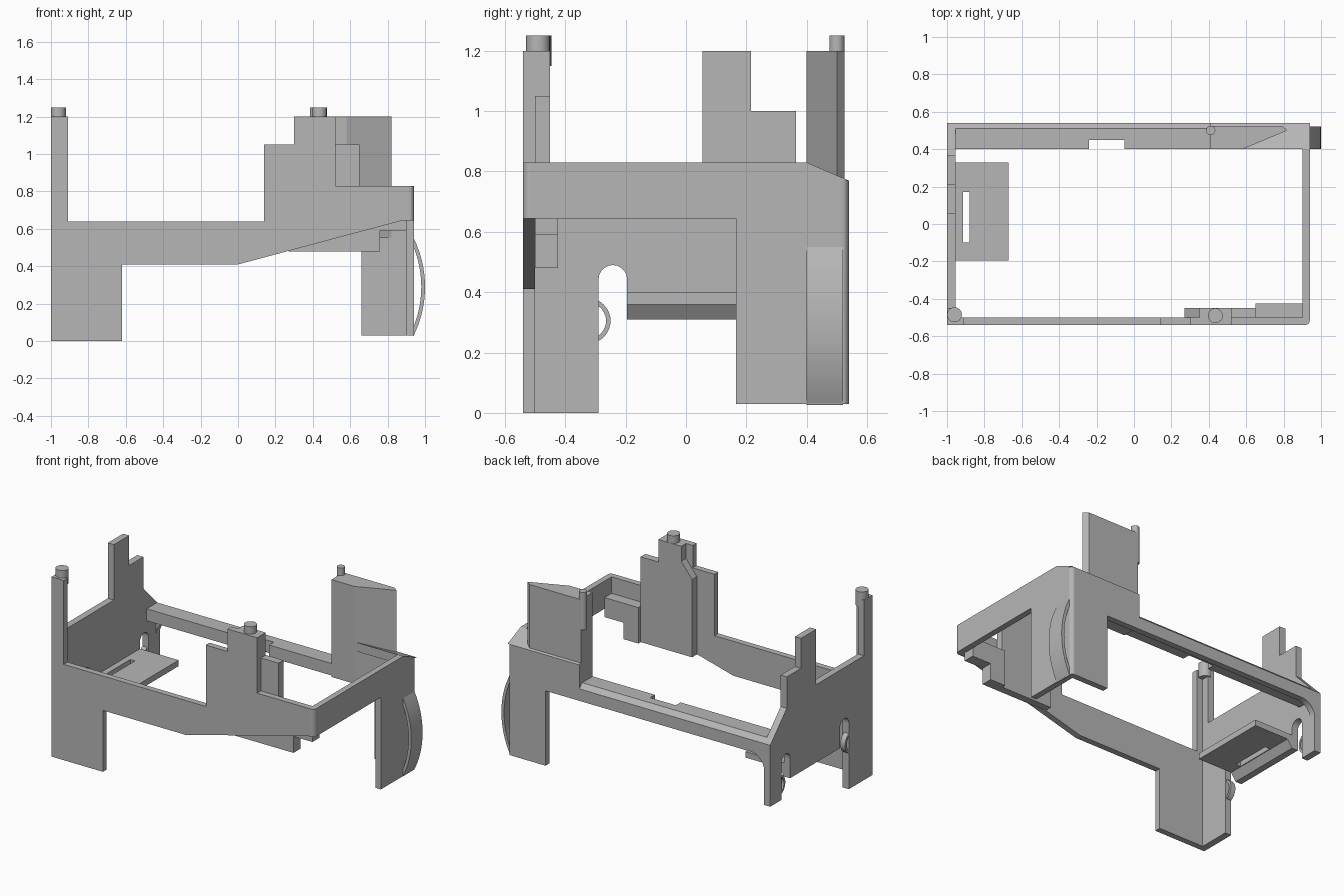
import bpy, bmesh, math

cube = bpy.data.objects.get("Cube")
if cube:
    bpy.data.objects.remove(cube, do_unlink=True)

grey = bpy.data.materials.new("plain_grey")
grey.use_nodes = True
colour = (0.47, 0.47, 0.47, 1)
grey.diffuse_color = colour
grey.node_tree.nodes["Principled BSDF"].inputs["Base Color"].default_value = colour

PLACE = {
    "x": lambda a, b, t: (t, a, b),
    "y": lambda a, b, t: (a, t, b),
    "z": lambda a, b, t: (a, b, t),
}


def prism(name, axis, points, low, high, round_at=()):
    """Extrude a flat profile along an axis, rounding chosen upright corners."""
    bm = bmesh.new()
    place = PLACE[axis]
    ends = [[bm.verts.new(place(a, b, t)) for a, b in points] for t in (low, high)]
    for ring in ends:
        bm.faces.new(ring)
    n = len(points)
    for i in range(n):
        j = (i + 1) % n
        bm.faces.new((ends[0][i], ends[0][j], ends[1][j], ends[1][i]))
    bmesh.ops.recalc_face_normals(bm, faces=bm.faces)
    edges = [e for e in bm.edges for c in round_at
             if all(math.hypot(v.co.x - c[0], v.co.y - c[1]) < 0.001 for v in e.verts)]
    if edges:
        bmesh.ops.bevel(bm, geom=edges, offset=0.025, segments=4, profile=0.5,
                        affect="EDGES")
    mesh = bpy.data.meshes.new(name)
    bm.to_mesh(mesh)
    bm.free()
    mesh.materials.append(grey)
    obj = bpy.data.objects.new(name, mesh)
    bpy.context.collection.objects.link(obj)
    return obj


def box(name, x, y, z):
    return prism(name, "z", [(x[0], y[0]), (x[1], y[0]), (x[1], y[1]), (x[0], y[1])], *z)


def arc(ca, cb, r, start, end, steps=16):
    return [(ca + r * math.cos(math.radians(start + (end - start) * i / steps)),
             cb + r * math.sin(math.radians(start + (end - start) * i / steps)))
            for i in range(steps + 1)]


def smooth(obj):
    bpy.ops.object.select_all(action="DESELECT")
    obj.select_set(True)
    bpy.context.view_layer.objects.active = obj
    bpy.ops.object.shade_smooth_by_angle(angle=math.radians(35))


def peg(name, x, y, r, z):
    smooth(prism(name, "z", arc(x, y, r, 0, 337.5, 15), *z))


def band(name, axis, ca, cb, r, thickness, start, end, low, high):
    outer = arc(ca, cb, r, start, end)
    inner = arc(ca, cb, r - thickness, end, start)
    smooth(prism(name, axis, outer + inner, low, high))


# Front wall with its leg, corner post and stepped tower
front = [(-1, 0), (-.62, 0), (-.62, .41), (0, .41), (.88, .645), (.94, .645), (.94, .83),
         (.52, .83), (.52, 1.2), (.3, 1.2), (.3, 1.05), (.14, 1.05), (.14, .64),
         (-.91, .64), (-.91, 1.2), (-1, 1.2)]
prism("front_wall", "y", front, -.54, -.5, [(.94, -.54)])

# Thickening plate behind the tower and the pocket block beside it
plate = [(.27, .48), (.65, .48), (.65, 1.05), (.52, 1.05), (.52, 1.2), (.35, 1.2),
         (.35, 1.1), (.27, 1.0)]
prism("tower_backing", "y", plate, -.5, -.45)
block = [(.65, .48), (.76, .48), (.76, .59), (.9, .59), (.9, .72), (.65, .72)]
prism("corner_block", "y", block, -.5, -.425)

# Left wall with two arched slots, stepped tower and front post
left = [(-.54, 0), (-.29, 0)]
left += arc(-.2425, .4425, .0475, 180, 0, 10)
left += [(-.195, .31), (.33, .31)]
left += arc(.375, .445, .045, 180, 0, 10)
left += [(.42, .2), (.54, .2), (.54, .61), (.51, .64), (.365, .79), (.365, 1.0),
         (.215, 1.0), (.215, 1.2), (.055, 1.2), (.055, .83), (-.45, .83),
         (-.45, 1.2), (-.54, 1.2)]
prism("left_wall", "x", left, -1, -.955)

# Shelf with a long opening, and its sloped support
shelf = box("shelf", (-.96, -.67), (-.195, .33), (.36, .4))
cutter = box("shelf_cutter", (-.915, -.88), (-.1, .17), (.3, .5))
cutter.hide_render = True
mod = shelf.modifiers.new("opening", "BOOLEAN")
mod.operation = "DIFFERENCE"
mod.object = cutter
bpy.context.view_layer.objects.active = shelf
bpy.ops.object.modifier_apply(modifier=mod.name)
bpy.data.objects.remove(cutter, do_unlink=True)
prism("shelf_support", "y", [(-.955, .31), (-.92, .36), (-.955, .36)], -.195, .33)

# Small hooks in the slots
band("front_hook", "x", -.325, .305, .075, .015, -75, 75, -1, -.965)
band("rear_hook", "x", .455, .305, .075, .015, 105, 255, -1, -.965)

# Right wall with its leg and sloped rear shoulder
right = [(-.54, .645), (.165, .645), (.165, .03), (.54, .03), (.54, .77), (.4, .83),
         (-.54, .83)]
prism("right_wall", "x", right, .9, .94, [(.94, -.54), (.94, .54)])

# Back wall, leg and sloped cap
back = [(.41, .53), (.66, .53), (.66, .03), (.94, .03), (.94, .77), (.41, .77)]
prism("back_wall", "y", back, .5, .54, [(.94, .54)])
cap = [(.4, .77), (.54, .77), (.4, .83)]
prism("back_cap", "x", cap, .41, .94)

# Rear tower
tower = [(.41, .4), (.58, .4), (.82, .5), (.79, .525), (.41, .525)]
prism("rear_tower", "z", tower, .55, 1.2)

# Back rail with bevelled outer edge, notched in the middle
for name, span, inner in (("back_rail_left", (-1, -.24), .4),
                          ("back_rail_right", (-.05, .42), .4),
                          ("back_rail_notch", (-.24, -.05), .45)):
    rail = [(inner, .56), (.5, .56), (.5, .53), (.54, .53), (.54, .61), (.51, .64),
            (inner, .64)]
    prism(name, "x", rail, *span)
fillet = [(-.955, .53), (-.955, .43)] + arc(-.855, .43, .1, 180, 90, 8)
prism("rail_fillet", "y", fillet, .5, .54)

# Curved spring strap on the right leg
band("spring_strap", "y", .41, .29, .59, .02, -26.5, 26.5, .4, .52)

# Locating pegs
peg("post_peg", -.96, -.485, .04, (1.15, 1.25))
peg("tower_peg", .435, -.49, .04, (1.18, 1.25))
peg("rear_peg", .41, .5, .025, (1.0, 1.25))
